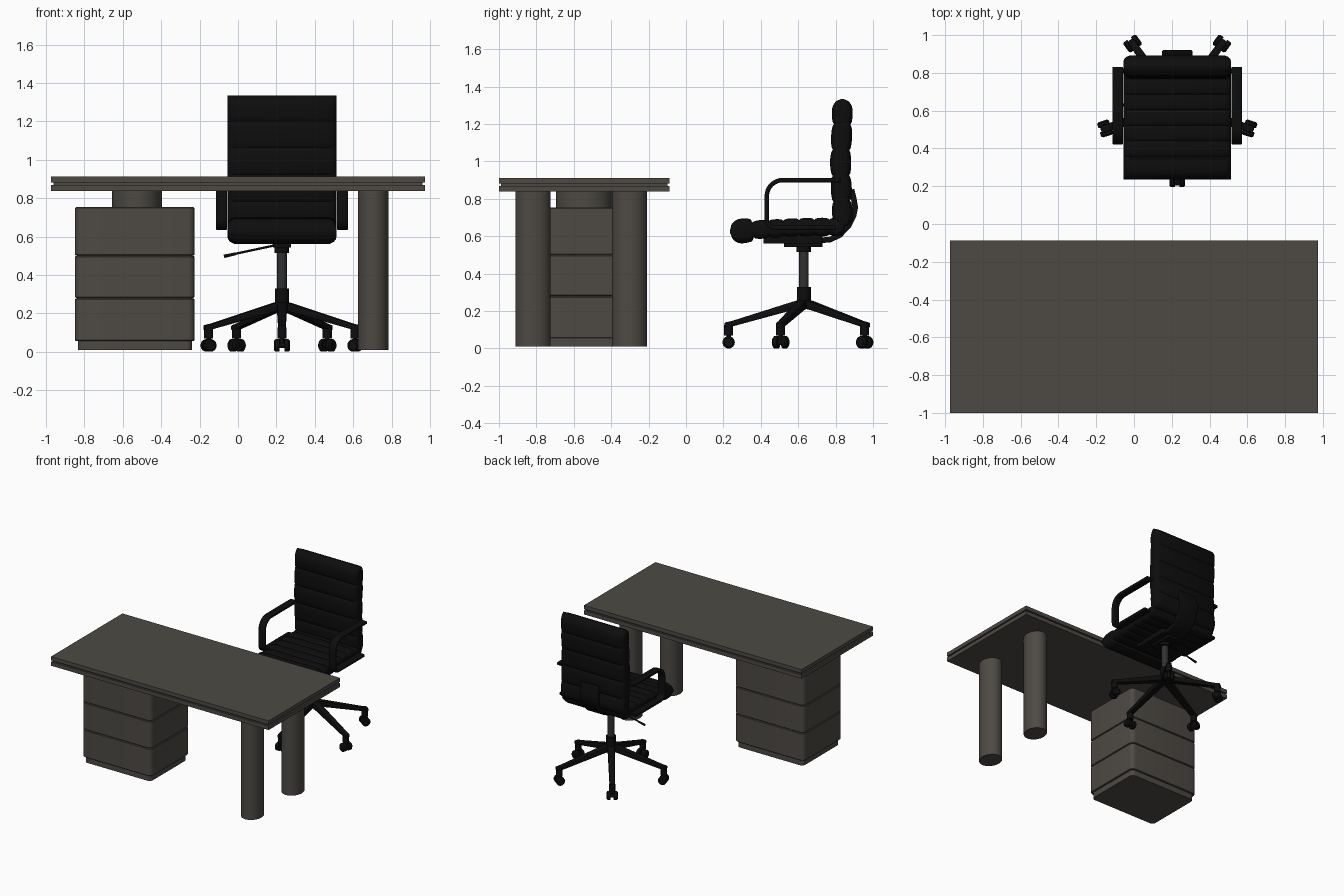
import bpy, bmesh, math
from mathutils import Vector, Matrix

if "Cube" in bpy.data.objects:
    bpy.data.objects.remove(bpy.data.objects["Cube"])


def material(name, rgb):
    m = bpy.data.materials.new(name)
    m.diffuse_color = (*rgb, 1)
    m.use_nodes = True
    m.node_tree.nodes["Principled BSDF"].inputs["Base Color"].default_value = m.diffuse_color
    return m


WOOD = material("dark taupe wood", (0.075, 0.068, 0.058))
BLACK = material("black leather and frame", (0.004, 0.004, 0.004))
STEEL = material("dark grey steel", (0.03, 0.03, 0.03))


def finish(name, bm, mat, angle=35):
    bmesh.ops.recalc_face_normals(bm, faces=bm.faces)
    me = bpy.data.meshes.new(name)
    bm.to_mesh(me)
    bm.free()
    me.shade_smooth()
    me.set_sharp_from_angle(angle=math.radians(angle))
    me.materials.append(mat)
    ob = bpy.data.objects.new(name, me)
    bpy.context.collection.objects.link(ob)
    return ob


def box(name, x, y, z, mat, corner=0.0, edge=0.0):
    """Box from (min, max) ranges; corner rounds vertical edges, edge softens the rest."""
    bm = bmesh.new()
    bmesh.ops.create_cube(bm, size=1)
    for v in bm.verts:
        v.co = [(r[0] + r[1]) / 2 + c * (r[1] - r[0]) for r, c in zip((x, y, z), v.co)]
    if corner:
        es = [e for e in bm.edges if abs(e.verts[0].co.z - e.verts[1].co.z) > 1e-4]
        bmesh.ops.bevel(bm, geom=es, offset=corner, segments=5, profile=0.5, affect='EDGES')
    if edge:
        es = [e for e in bm.edges if abs(e.verts[0].co.z - e.verts[1].co.z) < 1e-4]
        bmesh.ops.bevel(bm, geom=es, offset=edge, segments=1, affect='EDGES')
    return finish(name, bm, mat)


def rod(name, a, b, r, mat, ry=None, r2=None, seg=32):
    """Cylinder or cone between two points; ry makes an upright one elliptical."""
    a, b = Vector(a), Vector(b)
    bm = bmesh.new()
    bmesh.ops.create_cone(bm, cap_ends=True, segments=seg, radius1=r,
                          radius2=r if r2 is None else r2, depth=(b - a).length)
    if ry:
        bmesh.ops.scale(bm, vec=(1, ry / r, 1), verts=bm.verts)
    rot = Matrix() if ry else Vector((0, 0, 1)).rotation_difference(b - a).to_matrix().to_4x4()
    bmesh.ops.transform(bm, matrix=Matrix.Translation((a + b) / 2) @ rot, verts=bm.verts)
    return finish(name, bm, mat)


def strip(name, path, x, thick, mat, bevel=0.0):
    """Flat band following a (y, z) path, spanning the x range."""
    bm = bmesh.new()
    rings = []
    for i, p in enumerate(path):
        t = (Vector(path[min(i + 1, len(path) - 1)]) - Vector(path[max(i - 1, 0)])).normalized()
        n = Vector((-t.y, t.x)) * thick / 2
        rings.append([bm.verts.new((xx, p[0] + s * n.x, p[1] + s * n.y))
                      for xx, s in ((x[0], 1), (x[1], 1), (x[1], -1), (x[0], -1))])
    for r, q in zip(rings, rings[1:]):
        for k in range(4):
            bm.faces.new((r[k], r[(k + 1) % 4], q[(k + 1) % 4], q[k]))
    bm.faces.new(rings[0])
    bm.faces.new(rings[-1])
    if bevel:
        es = [e for r, q in zip(rings, rings[1:]) for k in range(4)
              for e in r[k].link_edges if q[k] in e.verts]
        bmesh.ops.bevel(bm, geom=es, offset=bevel, segments=3, profile=0.5, affect='EDGES')
    return finish(name, bm, mat, 50)


def cushion(name, path, ribs, cx, hw, mat):
    """Padded slab along a (y, z) path; ribs are (length, half thickness)."""
    path = [Vector(p) for p in path]
    lens = [(b - a).length for a, b in zip(path, path[1:])]
    scale = sum(lens) / sum(r[0] for r in ribs)

    def at(s):
        for a, b, l in zip(path, path[1:], lens):
            if s <= l + 1e-6:
                return a.lerp(b, s / l), (b - a).normalized()
            s -= l
        return path[-1], (path[-1] - path[-2]).normalized()

    stations, s0, steps = [], 0.0, 12
    for i, (length, t) in enumerate(ribs):
        for k in range(steps + (i == len(ribs) - 1)):
            f = k / steps
            rounded = math.sqrt(max(0, 1 - (1 - 2 * f) ** 2))
            ends = (i == 0 and f < 0.5) or (i == len(ribs) - 1 and f > 0.5)
            h = t * (rounded if ends else 0.78 + 0.22 * rounded)
            stations.append((*at(s0 + f * length * scale), max(h, 0.004)))
        s0 += length * scale
    bm = bmesh.new()
    rings = []
    for dx, k in ((-hw, .45), (-hw + .004, .65), (-hw + .014, .84), (-hw + .035, 1),
                  (hw - .035, 1), (hw - .014, .84), (hw - .004, .65), (hw, .45)):
        up, down = [], []
        for p, t, h in stations:
            n = Vector((-t.y, t.x)) * h * k
            up.append(bm.verts.new((cx + dx, *(p + n))))
            down.append(bm.verts.new((cx + dx, *(p - n))))
        rings.append((up, down))
    last = len(stations) - 1
    for (u, d), (u2, d2) in zip(rings, rings[1:]):
        for i in range(last):
            bm.faces.new((u[i], u[i + 1], u2[i + 1], u2[i]))
            bm.faces.new((d[i], d2[i], d2[i + 1], d[i + 1]))
        for i in (0, last):
            bm.faces.new((u[i], u2[i], d2[i], d[i]))
    for u, d in (rings[0], rings[-1]):
        for i in range(last):
            bm.faces.new((u[i], d[i], d[i + 1], u[i + 1]))
    return finish(name, bm, mat, 40)


# Desk top: two plates around a recessed core
box("desk_top_plate", (-.974, .974), (-1, -.087), (.881, .912), WOOD)
box("desk_top_core", (-.962, .962), (-.988, -.099), (.865, .885), WOOD)
box("desk_lower_plate", (-.974, .974), (-1, -.087), (.838, .870), WOOD)

# Oval desk legs and the oval neck above the drawers
for n, y in (("front", -.818), ("back", -.302)):
    rod(f"desk_leg_{n}", (.704, y, .01), (.704, y, .84), .08, WOOD, ry=.094, seg=48)
rod("cabinet_neck", (-.526, -.545, .745), (-.526, -.545, .84), .13, WOOD, ry=.15, seg=48)

# Drawer cabinet
box("cabinet_plinth", (-.834, -.24), (-.775, -.305), (.01, .06), WOOD, .03)
for i, z in enumerate(((.056, .277), (.281, .498), (.502, .753))):
    box(f"drawer_{i + 1}", (-.849, -.227), (-.788, -.292), z, WOOD, .035, .004)
box("cabinet_core", (-.84, -.236), (-.779, -.301), (.06, .74), WOOD, .03)

# Chair cushions
CX, CY = .229, .63
cushion("seat", [(.235, .622), (.36, .634), (.60, .648), (.85, .65)],
        [(.13, .066)] + [(.085, .05)] * 6, CX, .284, BLACK)
cushion("backrest", [(.842, .65), (.832, .80), (.826, 1.0), (.835, 1.2), (.836, 1.335)],
        [(.137, .056)] * 5, CX, .284, BLACK)

# Bracket joining seat and back
strip("back_bracket", [(.68, .575), (.77, .582), (.82, .605), (.868, .655), (.896, .71),
                       (.905, .755), (.897, .80), (.885, .85)], (CX - .08, CX + .08), .03, BLACK, .006)


# Looped armrests
def arc(cy, cz, r, a0, a1, n=8):
    return [(cy + r * math.cos(math.radians(a0 + (a1 - a0) * i / n)),
             cz + r * math.sin(math.radians(a0 + (a1 - a0) * i / n))) for i in range(n + 1)]


loop = [(.83, .90)] + arc(.517, .815, .085, 90, 180) + arc(.477, .69, .045, 180, 270) + [(.80, .645)]
for n, s in (("left", -1), ("right", 1)):
    xs = sorted((CX + s * .286, CX + s * .344))
    strip(f"armrest_{n}", loop, xs, .024, BLACK, .008)
    rod(f"armrest_pin_{n}", (CX + s * .24, .81, .90), (CX + s * .31, .81, .90), .012, BLACK, seg=16)

# Tilt mechanism and lever
box("seat_plate", (CX - .1, CX + .1), (.415, .73), (.562, .61), BLACK, .02)
box("tilt_housing", (CX - .047, CX + .047), (.525, .73), (.543, .57), BLACK, .015)
rod("tilt_hub", (CX, CY, .515), (CX, CY, .56), .038, BLACK)
rod("lever", (CX, CY, .562), (-.03, CY, .507), .006, BLACK, seg=12)
rod("lever_grip", (-.01, CY, .511), (-.073, CY, .497), .007, BLACK, r2=.009, seg=12)

# Gas column
rod("gas_lift", (CX, CY, .30), (CX, CY, .53), .026, STEEL)
rod("column_sleeve", (CX, CY, .21), (CX, CY, .33), .037, BLACK)

# Five spokes with twin-wheel casters
for i in range(5):
    a = math.radians(-90 + 72 * i)
    d, t = Vector((math.cos(a), math.sin(a), 0)), Vector((-math.sin(a), math.cos(a), 0))
    c = Vector((CX, CY, 0))
    bm = bmesh.new()
    rings = []
    for r, zt, zb, w in ((.015, .262, .215, .03), (.06, .25, .205, .026),
                         (.385, .147, .117, .02), (.425, .138, .112, .018)):
        rings.append([bm.verts.new(c + d * r + t * s * w + Vector((0, 0, z)))
                      for s, z in ((1, zt), (-1, zt), (-1, zb), (1, zb))])
    for p, q in zip(rings, rings[1:]):
        for k in range(4):
            bm.faces.new((p[k], p[(k + 1) % 4], q[(k + 1) % 4], q[k]))
    bm.faces.new(rings[0])
    bm.faces.new(rings[-1])
    es = [e for e in bm.edges if len({v.index for v in e.verts}) and e.calc_length() > .03]
    bmesh.ops.bevel(bm, geom=es, offset=.005, segments=2, profile=0.5, affect='EDGES')
    finish(f"spoke_{i + 1}", bm, BLACK)
    p = c + d * .402
    rod(f"caster_stem_{i + 1}", p + Vector((0, 0, .07)), p + Vector((0, 0, .125)), .024, BLACK, seg=20)
    rod(f"caster_axle_{i + 1}", p - t * .03 + Vector((0, 0, .033)), p + t * .03 + Vector((0, 0, .033)),
        .014, BLACK, seg=16)
    rod(f"caster_yoke_{i + 1}", p + Vector((0, 0, .03)), p + Vector((0, 0, .075)), .012, BLACK, seg=16)
    for n, s in (("a", -1), ("b", 1)):
        w = p + Vector((0, 0, .033))
        rod(f"caster_wheel_{i + 1}{n}", w + t * s * .012, w + t * s * .034, .033, BLACK, seg=24)
        rod(f"caster_cap_{i + 1}{n}", w + t * s * .034, w + t * s * .042, .033, BLACK, r2=.024, seg=24)
